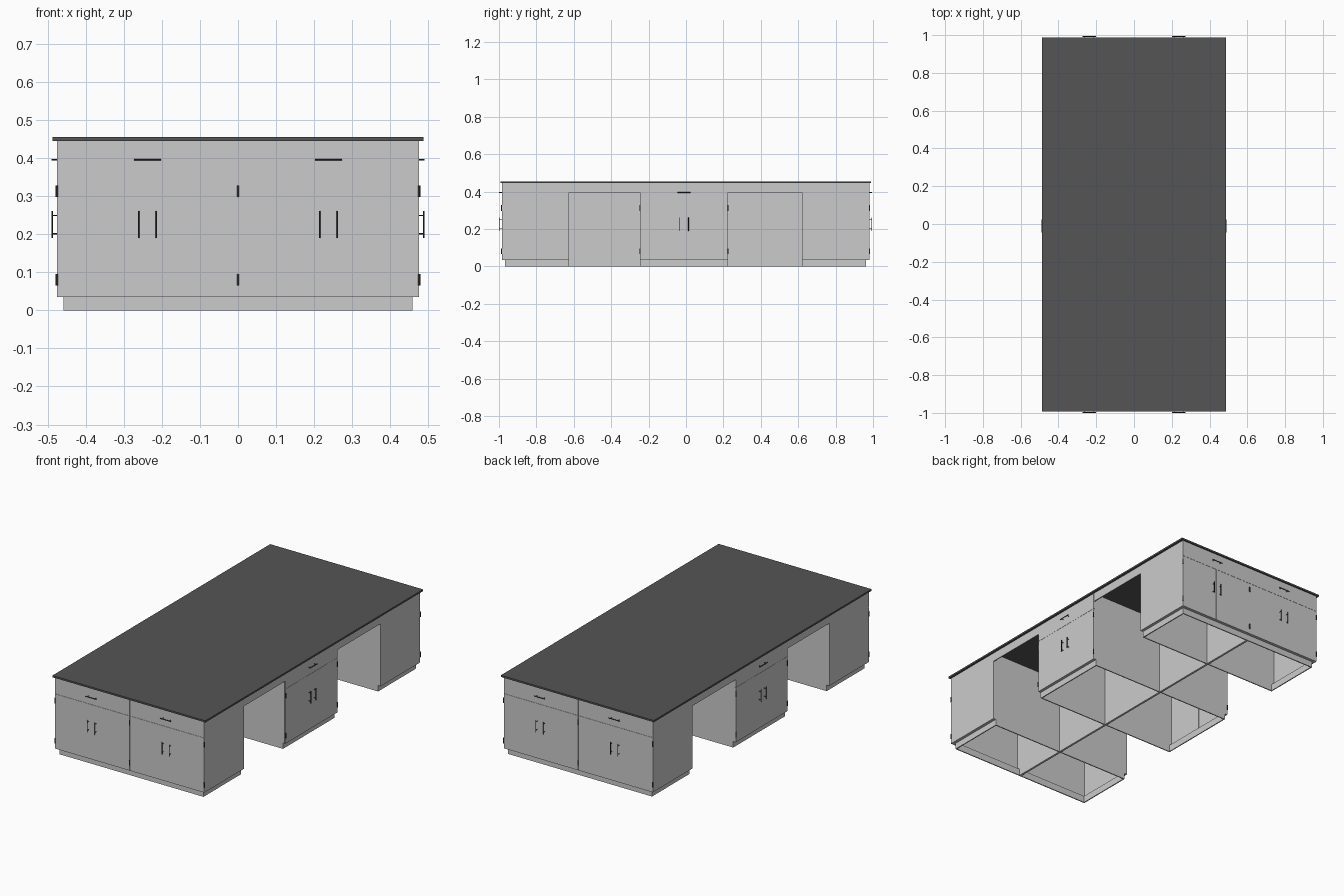
import bpy
from math import pi
from mathutils import Matrix, Vector

if "Cube" in bpy.data.objects:
    bpy.data.objects.remove(bpy.data.objects["Cube"])

T = 0.006          # panel thickness
KICK = 0.035       # toe-kick height
TOP = 0.445        # underside of the worktop
RECESS = 0.017     # toe-kick set-back


def material(name, v):
    m = bpy.data.materials.new(name)
    m.diffuse_color = (v, v, v, 1)
    m.use_nodes = True
    m.node_tree.nodes["Principled BSDF"].inputs["Base Color"].default_value = m.diffuse_color
    return m


DARK = material("dark_worktop", 0.09)
BLACK = material("dark_metal", 0.04)


def box(name, x, y, z, frame=Matrix(), mat=None):
    """Box from (min, max) ranges, placed in a local frame."""
    bpy.ops.mesh.primitive_cube_add(size=1)
    o = bpy.context.object
    o.name = name
    mid = Vector([(a + b) / 2 for a, b in (x, y, z)])
    size = [abs(b - a) for a, b in (x, y, z)]
    o.data.transform(Matrix.Translation(mid) @ Matrix.Diagonal((*size, 1)))
    o.matrix_world = frame
    if mat:
        o.data.materials.append(mat)
    return o


def rod(name, a, b, r, frame):
    """Thin cylinder between two local points."""
    a, b = Vector(a), Vector(b)
    bpy.ops.mesh.primitive_cylinder_add(vertices=12, radius=r, depth=(b - a).length)
    o = bpy.context.object
    o.name = name
    rot = (b - a).to_track_quat('Z', 'Y').to_matrix().to_4x4()
    o.matrix_world = frame @ Matrix.Translation((a + b) / 2) @ rot
    o.data.materials.append(BLACK)
    bpy.ops.object.shade_smooth_by_angle()
    return o


def handle(name, centre, axis, frame):
    """Bar pull: a bar standing off the front on two posts."""
    c, d = Vector(centre), Vector(axis)
    out = Vector((0, -0.013, 0))
    rod(name + "_bar", c + out - d * 0.035, c + out + d * 0.035, 0.002, frame)
    for s in (-1, 1):
        rod(name + "_post", c + d * 0.024 * s, c + d * 0.024 * s + out, 0.0016, frame)


def cabinet(name, origin, angle, w, d, kick_side=0):
    """Open-bottomed unit; local front faces -y. kick_side is the side with a recessed toe-kick."""
    f = Matrix.Translation((*origin, 0)) @ Matrix.Rotation(angle, 4, 'Z')
    h, g = w / 2, 0.0005
    # side and back panels
    for s in (-1, 1):
        base = KICK if s == kick_side else 0
        xs = (s * (h - T), s * h)
        box(name + "_side", xs, (T, d), (KICK, TOP), f)
        if base == 0:
            box(name + "_side_foot", xs, (RECESS, d), (0, KICK), f)
        else:
            k = s * (h - RECESS)
            box(name + "_side_kick", (k - s * T, k), (RECESS, d), (0, KICK), f)
            box(name + "_side_ledge", (k - s * T, s * h), (T, d), (KICK, KICK + 0.004), f)
    box(name + "_back", (-h + T, h - T), (d - T, d), (KICK, TOP), f)
    lo = -h + (RECESS if kick_side == -1 else 0)
    hi = h - (RECESS if kick_side == 1 else 0)
    box(name + "_back_foot", (lo, hi), (d - T, d), (0, KICK), f)
    # toe-kick and the ledge above it
    box(name + "_kick", (lo, hi), (RECESS, RECESS + T), (0, KICK), f)
    box(name + "_ledge", (-h + T, h - T), (T, RECESS + T), (KICK, KICK + 0.004), f)
    # drawer front, doors, handles and hinges
    box(name + "_drawer_front", (-h + g, h - g), (0, T), (0.3505, TOP), f)
    handle(name + "_drawer_handle", (0, 0, 0.395), (1, 0, 0), f)
    for s in (-1, 1):
        box(name + "_door", (s * g, s * (h - g)), (0, T), (KICK, 0.3495), f)
        handle(name + "_door_handle", (s * 0.0235, 0, 0.225), (0, 0, 1), f)
        for z0, z1 in ((0.065, 0.095), (0.297, 0.327)):
            rod(name + "_hinge", (s * h, -0.001, z0), (s * h, -0.001, z1), 0.003, f)


# worktop
box("worktop", (-0.487, 0.487), (-0.992, 0.988), (TOP, 0.455), mat=DARK)

# end cabinets, two side by side at each end
for s, side in ((-1, "left"), (1, "right")):
    cabinet("front_" + side + "_cabinet", (s * 0.2375, -0.985), 0, 0.475, 0.36, s)
    cabinet("back_" + side + "_cabinet", (s * 0.2375, 0.98), pi, 0.475, 0.36, -s)
    # middle cabinet facing outwards
    cabinet("middle_" + side + "_cabinet", (s * 0.475, -0.01), s * pi / 2, 0.47, 0.475)

# knee spaces: central divider panel and outer aprons
for name, ys in (("front", (-0.625, -0.245)), ("back", (0.225, 0.62))):
    box(name + "_knee_divider", (-T, T), ys, (0, TOP))
    for s in (-1, 1):
        box(name + "_knee_apron", (s * (0.475 - T), s * 0.475), ys, (0.395, TOP))
